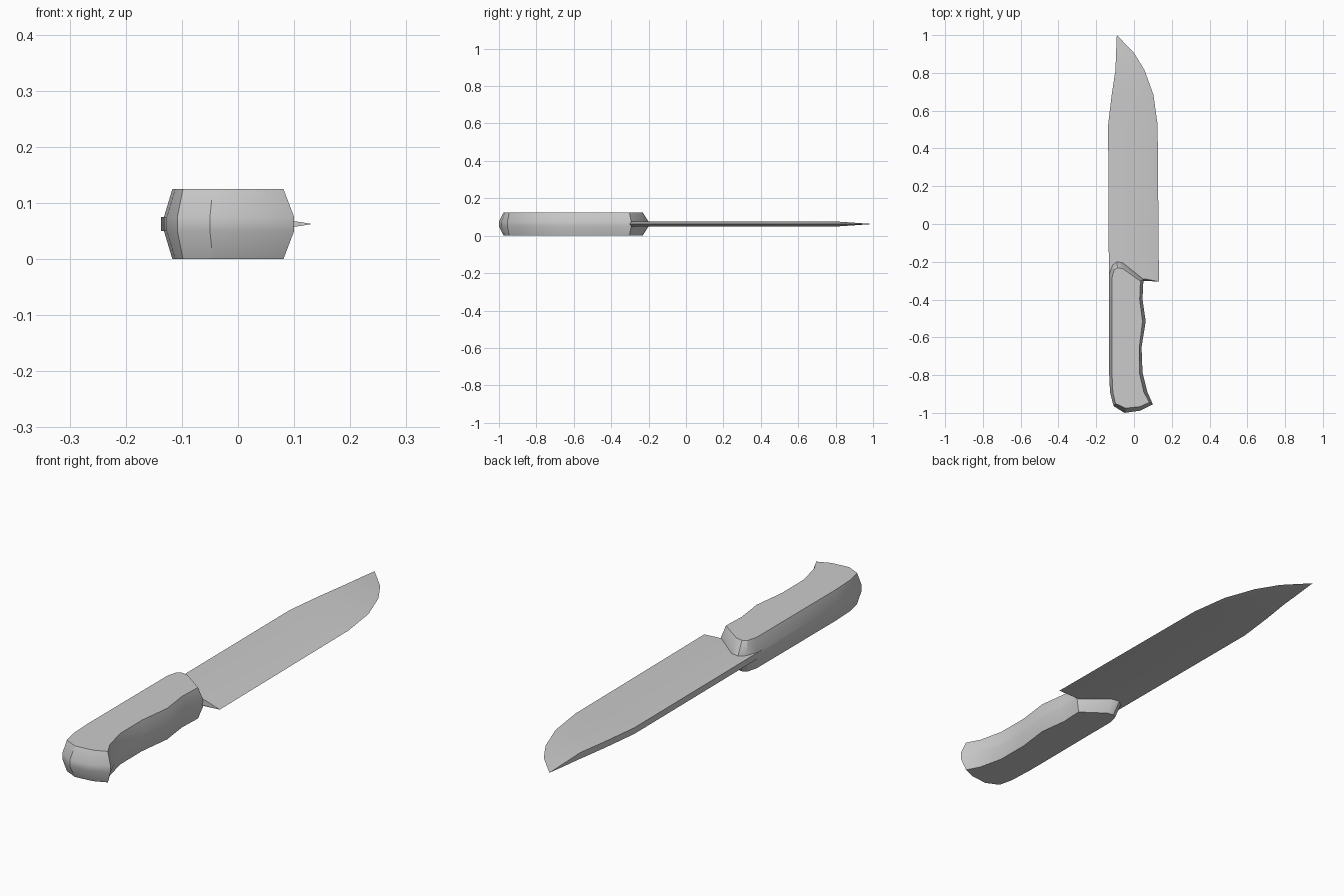
import bpy, bmesh, math

if "Cube" in bpy.data.objects:
    bpy.data.objects.remove(bpy.data.objects["Cube"])

steel = bpy.data.materials.new("plain grey")
steel.diffuse_color = (0.6, 0.6, 0.6, 1)
steel.use_nodes = True
steel.node_tree.nodes["Principled BSDF"].inputs["Base Color"].default_value = steel.diffuse_color
MID = 0.0625   # height of the central plane


def finish(bm, name):
    bmesh.ops.remove_doubles(bm, verts=bm.verts[:], dist=1e-5)
    bmesh.ops.recalc_face_normals(bm, faces=bm.faces[:])
    me = bpy.data.meshes.new(name)
    bm.to_mesh(me)
    bm.free()
    me.materials.append(steel)
    ob = bpy.data.objects.new(name, me)
    bpy.context.collection.objects.link(ob)
    bpy.ops.object.select_all(action='DESELECT')
    ob.select_set(True)
    bpy.context.view_layer.objects.active = ob
    bpy.ops.object.shade_smooth_by_angle(angle=math.radians(30))
    return ob


# Handle: straight middle band with tapered top and bottom
# (outer x, outer y, inset x, inset y)
outline = [
    (-.132, -.267, -.116, -.283), (-.114, -.219, -.105, -.242),
    (-.092, -.200, -.087, -.232), (-.060, -.205, -.060, -.236),
    (.050, -.293, .034, -.303), (.045, -.400, .030, -.400),
    (.062, -.515, .045, -.515), (.040, -.652, .028, -.652),
    (.045, -.785, .029, -.790), (.071, -.890, .052, -.890),
    (.100, -.955, .081, -.945), (.034, -.988, .030, -.967),
    (-.050, -1.00, -.045, -.975), (-.108, -.964, -.098, -.950),
    (-.127, -.890, -.112, -.890), (-.132, -.780, -.117, -.780),
]
bm = bmesh.new()
rings = []
for z, k in ((0, 2), (.05, 0), (.075, 0), (.125, 2)):
    rings.append([bm.verts.new((p[k], p[k + 1], z)) for p in outline])
n = len(outline)
for a, b in zip(rings, rings[1:]):
    for i in range(n):
        j = (i + 1) % n
        bm.faces.new((a[i], a[j], b[j], b[i]))
bm.faces.new(rings[0])
bm.faces.new(rings[-1])
finish(bm, "handle")

# Blade: flat body with a ground bevel to the cutting edge
# (spine x, y, bevel start x, edge x, half thickness, edge y)
rows = [
    (-.133, -.290, .055, .132, .0125, -.305),
    (-.137, .525, .055, .125, .0125, .525),
    (-.118, .684, .030, .103, .0125, .684),
    (-.098, .816, -.025, .055, .0125, .816),
    (-.095, .906, -.070, .000, .0065, .906),
]
bm = bmesh.new()
sections = []
for sx, y, bx, ex, t, ey in rows:
    sections.append([bm.verts.new(c) for c in (
        (sx, y, MID + t), (bx, y, MID + t), (ex, ey, MID),
        (bx, y, MID - t), (sx, y, MID - t))])
for a, b in zip(sections, sections[1:]):
    for i in range(5):
        j = (i + 1) % 5
        bm.faces.new((a[i], a[j], b[j], b[i]))
bm.faces.new(sections[0])
# pointed tip
tip = bm.verts.new((-.091, 1.0, MID))
last = sections[-1]
for i in range(5):
    bm.faces.new((last[i], last[(i + 1) % 5], tip))
finish(bm, "blade")
